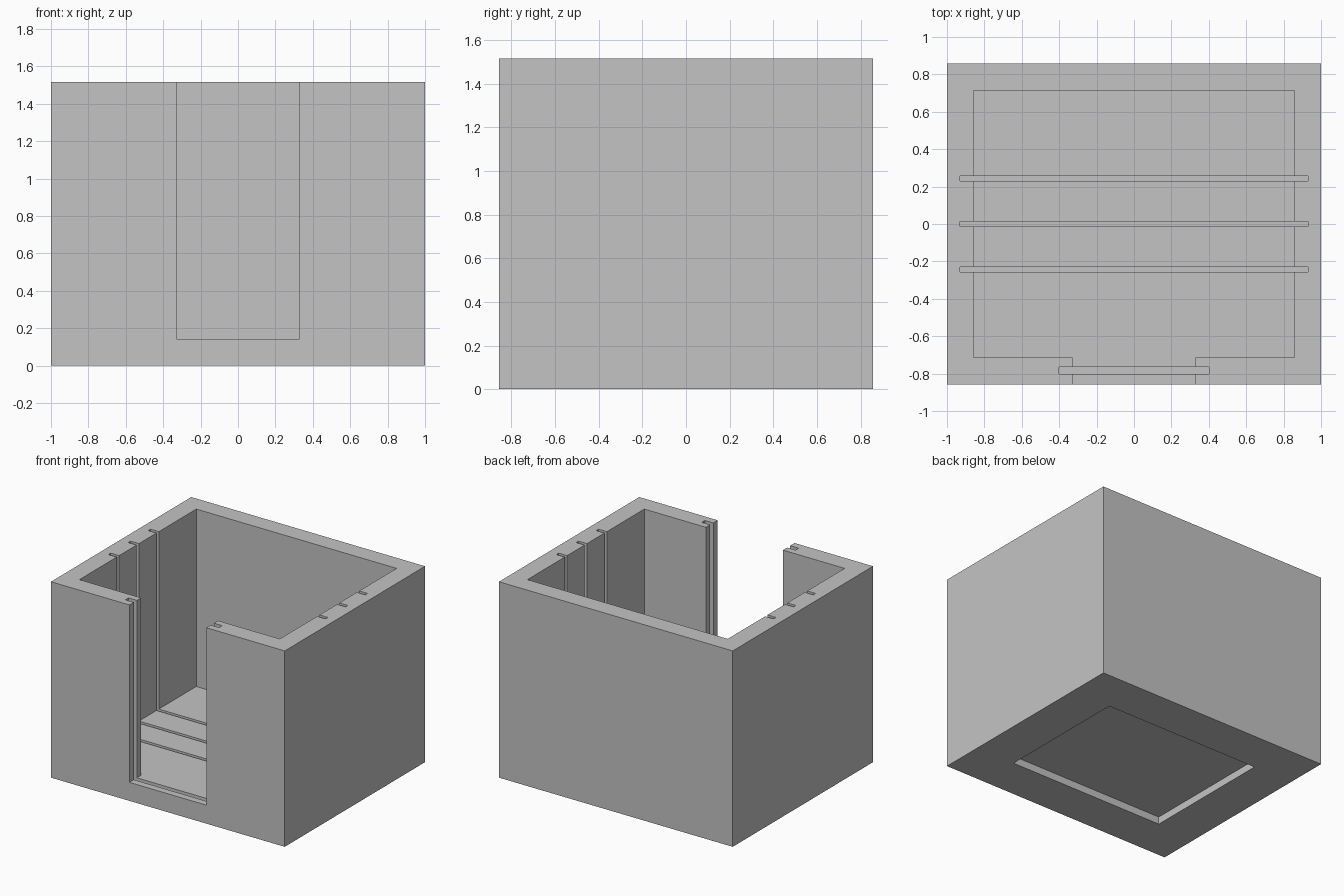
import bpy
import bmesh

if "Cube" in bpy.data.objects:
    bpy.data.objects.remove(bpy.data.objects["Cube"], do_unlink=True)

# Main dimensions
HALF_X, HALF_Y, HEIGHT = 1.0, 0.857, 1.515
WALL = 0.143
FLOOR = 0.143
DOOR = 0.329
SLOT = 0.0286
SLOT_DEPTH = 0.072
GROOVE_DEPTH = 0.036
ABOVE = HEIGHT + 0.2

grey = bpy.data.materials.new("plain grey")
grey.use_nodes = True
colour = (0.55, 0.55, 0.55, 1)
grey.diffuse_color = colour
grey.node_tree.nodes["Principled BSDF"].inputs["Base Color"].default_value = colour


def prism(name, outline, z0, z1):
    """Extrude a flat outline from z0 up to z1."""
    bm = bmesh.new()
    face = bm.faces.new([bm.verts.new((x, y, z0)) for x, y in outline])
    top = bmesh.ops.extrude_face_region(bm, geom=[face])["geom"]
    moved = [v for v in top if isinstance(v, bmesh.types.BMVert)]
    bmesh.ops.translate(bm, verts=moved, vec=(0, 0, z1 - z0))
    bmesh.ops.recalc_face_normals(bm, faces=bm.faces)
    mesh = bpy.data.meshes.new(name)
    bm.to_mesh(mesh)
    bm.free()
    mesh.materials.append(grey)
    obj = bpy.data.objects.new(name, mesh)
    bpy.context.collection.objects.link(obj)
    return obj


def block(name, half_x, y0, y1, z0, z1):
    """Box centred on x = 0."""
    outline = [(-half_x, y0), (half_x, y0), (half_x, y1), (-half_x, y1)]
    return prism(name, outline, z0, z1)


def carve(target, cutter):
    """Subtract the cutter from the target and discard it."""
    cutter.hide_render = True
    mod = target.modifiers.new("carve", "BOOLEAN")
    mod.operation = "DIFFERENCE"
    mod.solver = "EXACT"
    mod.object = cutter
    bpy.context.view_layer.objects.active = target
    bpy.ops.object.modifier_apply(modifier=mod.name)
    bpy.data.objects.remove(cutter, do_unlink=True)


# Solid outer block
box = block("open_box", HALF_X, -HALF_Y, HALF_Y, 0, HEIGHT)

# Inner cavity joined with the front doorway
in_x, in_y = HALF_X - WALL, HALF_Y - WALL
half = [(DOOR, -HALF_Y - 0.1), (DOOR, -in_y), (in_x, -in_y), (in_x, in_y)]
outline = half + [(-x, y) for x, y in reversed(half)]
carve(box, prism("cavity_cutter", outline, FLOOR, ABOVE))

# Divider slots running down both side walls and across the floor
for y in (-0.243, 0, 0.243):
    carve(box, block("divider_slot_cutter", in_x + SLOT_DEPTH,
                     y - SLOT / 2, y + SLOT / 2, FLOOR - GROOVE_DEPTH, ABOVE))

# Wider slot for the sliding door panel
carve(box, block("door_slot_cutter", DOOR + SLOT_DEPTH,
                 -0.803, -0.765, FLOOR - GROOVE_DEPTH, ABOVE))

# Shallow recess under the base
carve(box, block("base_recess_cutter", HALF_X - 0.333,
                 -HALF_Y + 0.333, HALF_Y - 0.333, -0.1, 0.057))
